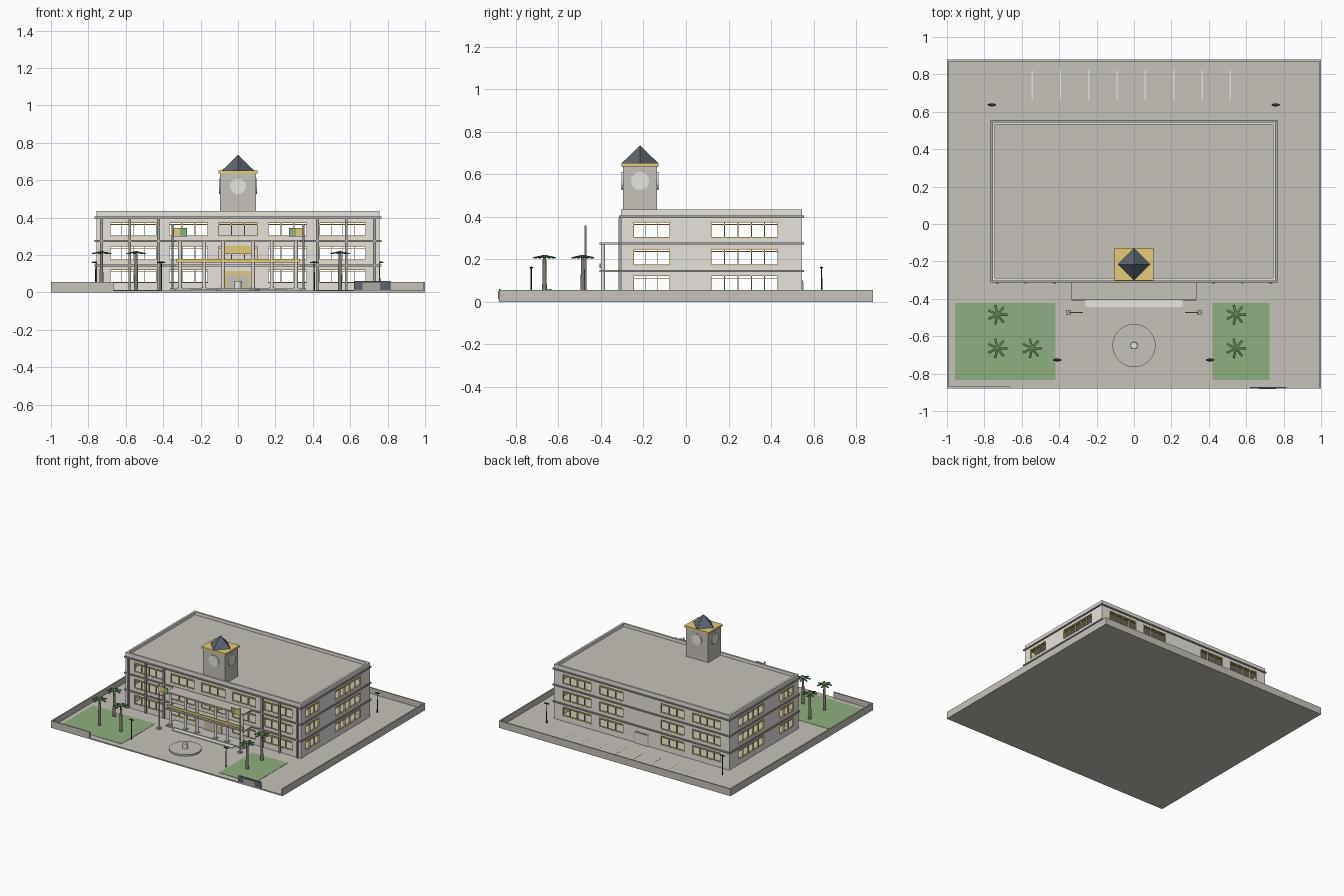
import bpy
import bmesh
import math
from mathutils import Matrix, Vector

cube = bpy.data.objects.get("Cube")
if cube:
    bpy.data.objects.remove(cube, do_unlink=True)


def material(name, *rgb):
    m = bpy.data.materials.new(name)
    m.use_nodes = True
    m.diffuse_color = (*rgb, 1)
    m.node_tree.nodes["Principled BSDF"].inputs["Base Color"].default_value = (*rgb, 1)
    return m


stone = material("taupe stone", .565, .54, .49)
plaster = material("light plaster", .82, .79, .75)
gold = material("gold", .78, .6, .2)
grass = material("grass green", .28, .42, .22)
slate = material("slate blue", .11, .13, .165)
dark = material("dark metal", .035, .035, .035)
leaf = material("palm green", .11, .23, .09)
bark = material("bark", .24, .21, .17)
pale = material("pale paint", .84, .83, .79)
trim = material("trim grey", .4, .385, .35)


def finish(name, bm, mat):
    me = bpy.data.meshes.new(name)
    bm.to_mesh(me)
    bm.free()
    me.materials.append(mat)
    ob = bpy.data.objects.new(name, me)
    bpy.context.collection.objects.link(ob)
    return ob


def add_box(bm, x0, x1, y0, y1, z0, z1, place=Matrix()):
    size = Matrix.Diagonal((x1 - x0, y1 - y0, z1 - z0, 1))
    mid = Matrix.Translation(((x0 + x1) / 2, (y0 + y1) / 2, (z0 + z1) / 2))
    bmesh.ops.create_cube(bm, size=1, matrix=place @ mid @ size)


def boxes(name, mat, spans):
    """One object made of boxes, each given as x0, x1, y0, y1, z0, z1."""
    bm = bmesh.new()
    for span in spans:
        add_box(bm, *span)
    return finish(name, bm, mat)


def cone(name, mat, at, r0, r1, height, sides=32, turn=None):
    """Cylinder or cone standing on the point at; turn aims its axis."""
    bm = bmesh.new()
    m = Matrix.Translation(at) @ (turn or Matrix()) @ Matrix.Translation((0, 0, height / 2))
    bmesh.ops.create_cone(bm, cap_ends=True, segments=sides, radius1=r0, radius2=r1,
                          depth=height, matrix=m)
    for f in bm.faces:
        f.smooth = sides > 8 and len(f.verts) == 4
    for e in bm.edges:
        e.smooth = all(f.smooth for f in e.link_faces)
    return finish(name, bm, mat)


# Grounds
BASE = .01
FRONT, BACK = -.88, .88
boxes("ground_slab", stone, [(-1, 1, FRONT, BACK, 0, BASE)])
boxes("boundary_wall", stone, [
    (-1, -.99, FRONT, BACK, BASE, .055), (.99, 1, FRONT, BACK, BASE, .055),
    (-1, 1, BACK - .01, BACK, BASE, .055), (-1, -.665, FRONT, FRONT + .01, BASE, .055)])
boxes("lawns", grass, [(x0, x1, -.835, -.422, BASE, BASE + .002)
                       for x0, x1 in ((-.957, -.42), (.42, .725))])
boxes("parking_lines", pale, [(x - .004, x + .004, .665, .82, BASE, BASE + .001)
                              for x in (-.545 + i * .1515 for i in range(8))])
boxes("entrance_sign", slate, [(.62, .815, FRONT, FRONT + .008, BASE, .06)])
boxes("sign_panel", trim, [(.665, .76, FRONT - .003, FRONT, .014, .05)])

# Building walls with window openings, floor by floor
W, Y0, Y1, TOP, T = .757, -.305, .546, .435, .015
FLOORS = [(.05, .125), (.172, .25), (.3, .377)]
WING = [(-.685, -.435), (-.37, -.16), (.16, .37), (.435, .685)]
FRONT_TOP = WING[:2] + [(-.107, .107)] + WING[2:]
SIDE = [(-.248, -.074), (.116, .435)]


def lay(along_x, u0, u1, v0, v1, z0, z1):
    return (u0, u1, v0, v1, z0, z1) if along_x else (v0, v1, u0, u1, z0, z1)


def wall(name, along_x, start, end, v, rows):
    solid, frames = [], []
    b, v0, v1 = .0022, v + .001, v + T - .001
    bottom = BASE
    for (z0, z1), wins in zip(FLOORS, rows):
        solid.append(lay(along_x, start, end, v, v + T, bottom, z0))
        edges = [start] + [e for w in wins for e in w] + [end]
        for a, d in zip(edges[::2], edges[1::2]):
            solid.append(lay(along_x, a, d, v, v + T, z0, z1))
        for a, d in wins:
            n = max(3, round((d - a) / .065))
            for i in range(n + 1):
                u = a + b + (d - a - 2 * b) * i / n
                frames.append(lay(along_x, u - b, u + b, v0, v1, z0, z1))
            for z in (z0 + b, z1 - .014, z1 - b):
                frames.append(lay(along_x, a, d, v0, v1, z - b, z + b))
        bottom = z1
    solid.append(lay(along_x, start, end, v, v + T, bottom, TOP))
    boxes(name, plaster, solid)
    boxes(name + "_window_frames", gold, frames)


wall("front_wall", True, -W, W, Y0, [WING, FRONT_TOP, FRONT_TOP])
wall("back_wall", True, -W, W, Y1 - T, [WING] * 3)
wall("left_wall", False, Y0 + T, Y1 - T, W - T, [SIDE] * 3)
wall("right_wall", False, Y0 + T, Y1 - T, -W, [SIDE] * 3)

LEVELS = (.14, .27, .395)
inner = (-W + T, W - T, Y0 + T, Y1 - T)
boxes("upper_floors", stone, [(*inner, z, z + .01) for z in LEVELS[:2]])
boxes("roof_deck", stone, [(*inner, .395, .412)])

# Ledges run around the outside of the walls at each level
L = .009
ledges = []
for z in LEVELS:
    for a, b in ((Y0 - L, Y0), (Y1, Y1 + L)):
        ledges.append((-W - L, W + L, a, b, z, z + .01))
    for a, b in ((-W - L, -W), (W, W + L)):
        ledges.append((a, b, Y0, Y1, z, z + .01))
boxes("floor_ledges", trim, ledges)
boxes("front_pilasters", trim, [(s * x - .007, s * x + .007, Y0 - .012, Y0, BASE, .395)
                                for x in (.425, .578, .73) for s in (-1, 1)])

# Entrance portico
boxes("portico_slabs", stone, [(-.335, .335, -.407, Y0, z, z + .01) for z in LEVELS[:2]])
boxes("portico_fascia", gold, [(-.33, .33, -.407, -.4, .16, .18)])
spots = [s * x for x in (.08, .18, .31) for s in (-1, 1)]
for x in spots:
    cone("portico_column", plaster, (x, -.39, BASE), .01, .01, .26, 16)
boxes("column_bases", pale, [(x - .014, x + .014, -.404, -.376, BASE, .026) for x in spots])
boxes("entrance_steps", pale, [(-.26, .26, -.445, -.41, BASE, .016)])
boxes("portico_floor", stone, [(-.335, .335, -.41, Y0, BASE, .02)])
boxes("entrance_surround", gold, [(-.075, .075, Y0 - .006, Y0, BASE, .115)])
boxes("entrance_doors", stone, [(a, a + .055, Y0 - .009, Y0 - .006, .02, .095)
                                for a in (-.06, .005)])
boxes("balcony_lintel", gold, [(-.075, .075, Y0 - .006, Y0, .205, .245)])
boxes("back_door", trim, [(-.06, .06, Y1, Y1 + .004, BASE, .1)])
boxes("back_door_panel", plaster, [(-.053, .053, Y1 + .004, Y1 + .007, BASE, .094)])

# Clock tower
TX, TY, CY = .096, .08, -.216
boxes("tower_body", stone, [(-TX, TX, CY - TY, CY + TY, .405, .637)])
boxes("tower_cornice", gold, [(-.105, .105, CY - .087, CY + .087, .637, .652)])
cone("tower_roof", slate, (0, CY, .652), .086, 0, .083, 4)
for d in ((0, -1, 0), (0, 1, 0), (1, 0, 0), (-1, 0, 0)):
    aim = Vector(d).to_track_quat("Z", "Y").to_matrix().to_4x4()
    spot = (d[0] * TX, CY + d[1] * TY, .568)
    cone("clock_face", pale, spot, .042, .042, .006, 32, aim)

# Fountain
cone("fountain_basin", stone, (0, -.65, BASE), .115, .115, .012, 48)
cone("fountain_pillar", pale, (0, -.65, BASE), .02, .018, .05, 20)


# Palms with seven drooping fronds
def palm(x, y):
    cone("palm_trunk", bark, (x, y, BASE), .012, .008, .2, 10)
    bm = bmesh.new()
    for i in range(7):
        spin = Matrix.Rotation(i * math.tau / 7, 4, "Z")
        droop = Matrix.Rotation(.2, 4, "Y")
        place = Matrix.Translation((x, y, .218)) @ spin @ droop
        add_box(bm, 0, .054, -.006, .006, -.003, .003, place)
    finish("palm_fronds", bm, leaf)


for px in (-.73, .545):
    for py in (-.485, -.665):
        palm(px, py)
palm(-.545, -.665)

# Lamp posts
for x, y in ((-.76, .637), (.757, .637), (-.41, -.727), (.407, -.727)):
    cone("lamp_post", dark, (x, y, BASE), .004, .003, .15, 8)
    head = bmesh.new()
    bmesh.ops.create_icosphere(head, subdivisions=1, radius=1, matrix=Matrix.Translation(
        (x, y, .161)) @ Matrix.Diagonal((.026, .009, .005, 1)))
    finish("lamp_head", head, dark)

# Flagpoles, flags flying inward
for s in (-1, 1):
    x = s * .35
    cone("flagpole", pale, (x, -.473, BASE), .005, .005, .35, 8)
    boxes("flagpole_base", stone, [(x - .013, x + .013, -.486, -.46, BASE, .022)])
    for name, mat, a, b in (("flag_inner_half", gold, .31, .347),
                            ("flag_outer_half", grass, .273, .31)):
        lo, hi = sorted((s * a, s * b))
        boxes(name, mat, [(lo, hi, -.475, -.471, .3, .345)])
